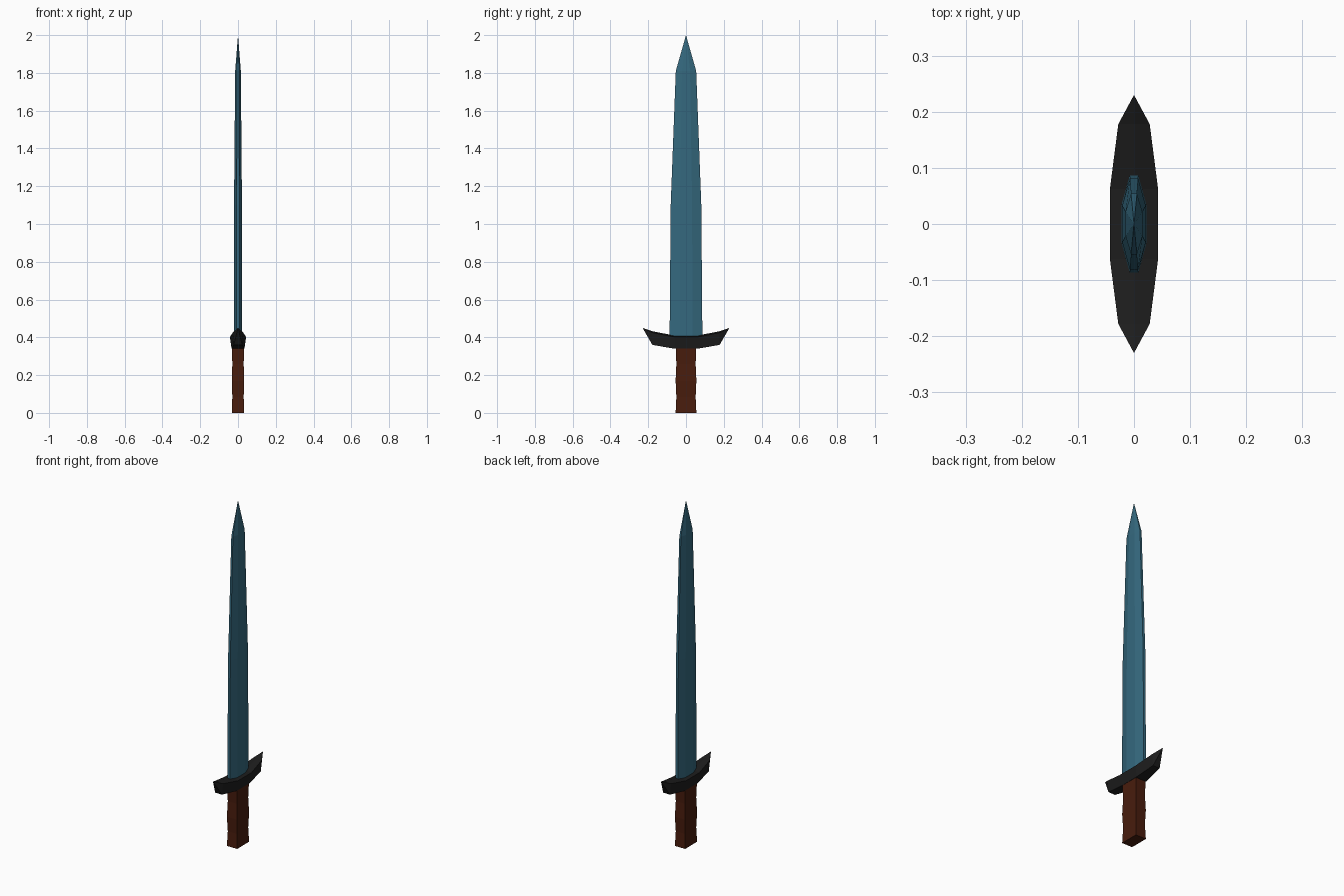
import bpy, bmesh

if "Cube" in bpy.data.objects:
    bpy.data.objects.remove(bpy.data.objects["Cube"])


def material(name, color):
    m = bpy.data.materials.new(name)
    m.diffuse_color = (*color, 1)
    m.use_nodes = True
    m.node_tree.nodes["Principled BSDF"].inputs["Base Color"].default_value = m.diffuse_color
    return m


def loft(name, rings, mat, tips=(None, None)):
    """Skin a list of equal-length rings; each end is a flat cap or a point."""
    bm = bmesh.new()
    loops = [[bm.verts.new(p) for p in ring] for ring in rings]
    n = len(loops[0])
    for a, b in zip(loops, loops[1:]):
        for i in range(n):
            j = (i + 1) % n
            bm.faces.new((a[i], a[j], b[j], b[i]))
    for loop, tip in zip((loops[0], loops[-1]), tips):
        if tip is None:
            bm.faces.new(loop)
        else:
            t = bm.verts.new(tip)
            for i in range(n):
                bm.faces.new((loop[i], loop[(i + 1) % n], t))
    bmesh.ops.recalc_face_normals(bm, faces=bm.faces)
    me = bpy.data.meshes.new(name)
    bm.to_mesh(me)
    bm.free()
    me.materials.append(mat)
    ob = bpy.data.objects.new(name, me)
    bpy.context.collection.objects.link(ob)
    return ob


steel = material("blue_steel", (0.035, 0.14, 0.21))
iron = material("dark_iron", (0.012, 0.012, 0.012))
leather = material("brown_leather", (0.065, 0.012, 0.004))

# Blade: eight-sided section, tapering to a point
section = [(1, 0.4), (0.35, 1), (-0.35, 1), (-1, 0.4),
           (-1, -0.4), (-0.35, -1), (0.35, -1), (1, -0.4)]
levels = [(0.37, 0.022, 0.087), (1.1, 0.021, 0.081), (1.81, 0.015, 0.054)]
loft("blade", [[(x * hx, y * hy, z) for x, y in section] for z, hx, hy in levels],
     steel, (None, (0, 0, 2.0)))

# Crossguard: upswept bar, wider on top, pointed at both ends
stations = [(0.062, 0.34, 0.402, 0.41, 0.034, 0.043),
            (0.178, 0.36, 0.425, 0.432, 0.022, 0.028)]
stations = [(-s[0], *s[1:]) for s in reversed(stations)] + stations
loft("crossguard",
     [[(-wb, y, zb), (wb, y, zb), (wt, y, zs), (0, y, zt), (-wt, y, zs)]
      for y, zb, zs, zt, wb, wt in stations],
     iron, ((0, -0.23, 0.45), (0, 0.23, 0.45)))

# Grip: rectangular, pinched at two heights
grip = [(0, 0.033, 0.055), (0.085, 0.03, 0.051), (0.17, 0.033, 0.055),
        (0.26, 0.03, 0.051), (0.36, 0.033, 0.055)]
loft("grip", [[(-a, -b, z), (a, -b, z), (a, b, z), (-a, b, z)] for z, a, b in grip],
     leather)
